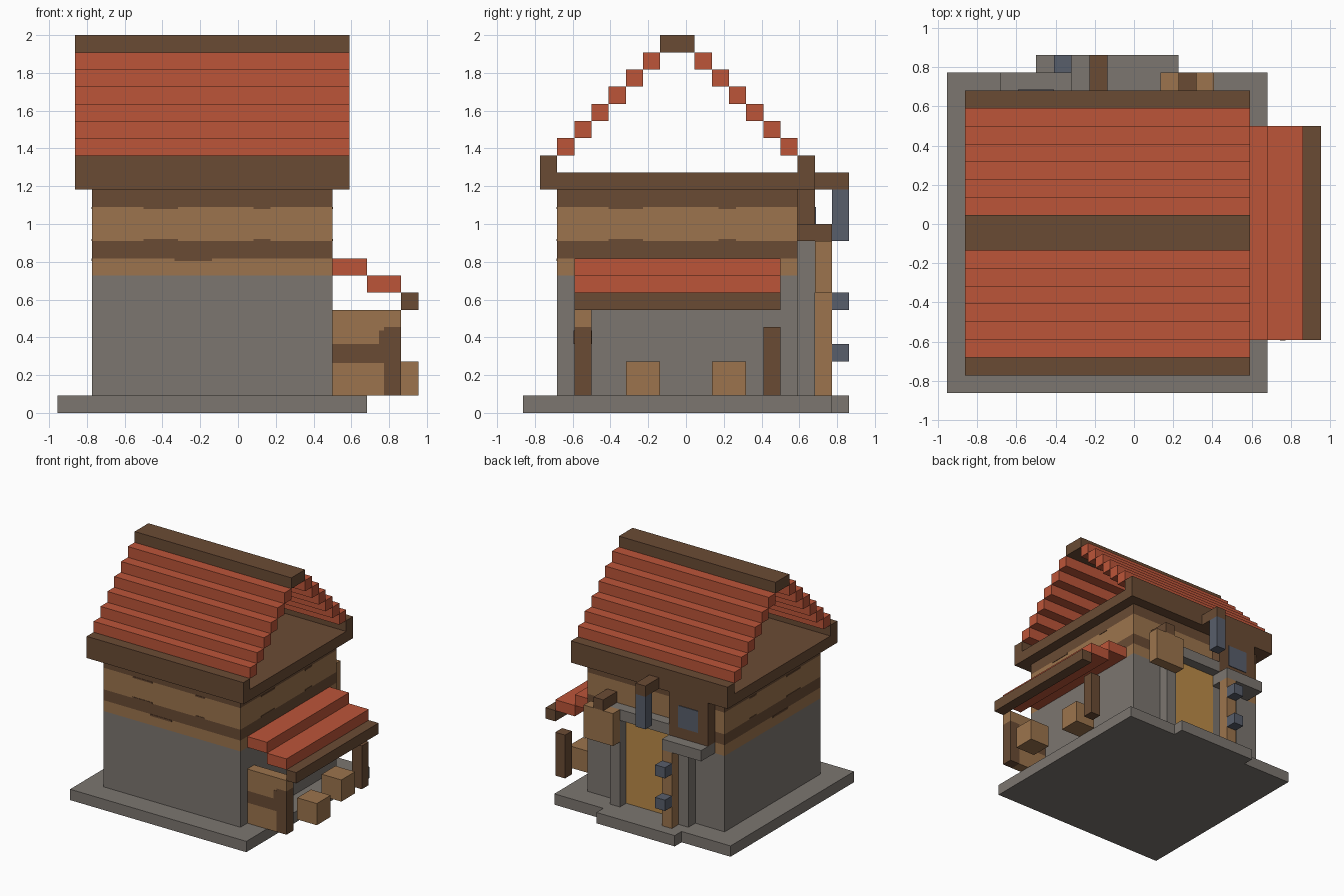
import bpy, bmesh
from mathutils import Matrix, Vector

if "Cube" in bpy.data.objects:
    bpy.data.objects.remove(bpy.data.objects["Cube"], do_unlink=True)

U = 2 / 22                          # size of one block
ORIGIN = Vector((10.5, 9.5, 0))     # block grid centre


def linear(c):
    c /= 255
    return c / 12.92 if c <= 0.04045 else ((c + 0.055) / 1.055) ** 2.4


def material(name, *rgb):
    col = [linear(c) for c in rgb] + [1]
    m = bpy.data.materials.new(name)
    m.use_nodes = True
    m.diffuse_color = col
    bsdf = m.node_tree.nodes["Principled BSDF"]
    bsdf.inputs["Base Color"].default_value = col
    bsdf.inputs["Roughness"].default_value = 0.9
    return m


STONE = material("grey stone", 124, 118, 112)
TIMBER = material("dark timber", 106, 75, 52)
PLANK = material("tan plank", 156, 116, 77)
TILE = material("red tile", 188, 85, 57)
DOOR = material("golden wood", 188, 139, 72)
IRON = material("blue grey iron", 88, 94, 107)


def block(name, x, y, z, *mats, cuts=(), rule=None):
    """Box over block ranges x, y, z; optional height cuts coloured by rule(z)."""
    bm = bmesh.new()
    lo, hi = Vector((x[0], y[0], z[0])), Vector((x[1], y[1], z[1]))
    bmesh.ops.create_cube(bm, size=1)
    bmesh.ops.transform(bm, verts=bm.verts, matrix=Matrix.Translation((lo + hi) / 2)
                        @ Matrix.Diagonal((*(hi - lo), 1)))
    for c in cuts:
        bmesh.ops.bisect_plane(bm, geom=bm.verts[:] + bm.edges[:] + bm.faces[:],
                               plane_co=(0, 0, c), plane_no=(0, 0, 1))
    if rule:
        for f in bm.faces:
            f.material_index = rule(f.calc_center_median().z)
    for v in bm.verts:
        v.co = (v.co - ORIGIN) * U
    me = bpy.data.meshes.new(name)
    bm.to_mesh(me)
    bm.free()
    for m in mats:
        me.materials.append(m)
    ob = bpy.data.objects.new(name, me)
    bpy.context.collection.objects.link(ob)
    return ob


# Stone base and doorstep
block("base_slab", (0, 18), (0, 18), (0, 1), STONE)
block("doorstep", (5, 13), (18, 19), (0, 1), STONE)


# House walls: stone below, plank and timber bands above
def wall_band(z):
    if z < 8:
        return 0
    return 1 if 9 < z < 10 or z > 12 else 2


block("house_walls", (2, 16), (2, 16), (1, 13), STONE, TIMBER, PLANK,
      cuts=(8, 9, 10, 12), rule=wall_band)

# Uneven timber edges on the walls (start, width, bottom, top)
T = 0.04
for n, (s, w, b, t) in enumerate([(5, 2, 10, 10.12), (11.4, 1, 10, 10.12), (6.8, 2.2, 8.84, 9),
                                  (5, 2, 11.87, 12), (11.4, 1, 11.87, 12)]):
    block(f"front_timber_edge_{n}", (s, s + w), (2 - T, 2), (b, t), TIMBER)
    block(f"left_timber_edge_{n}", (16, 16 + T), (s, s + w), (b, t), TIMBER)
    block(f"right_timber_edge_{n}", (2 - T, 2), (s, s + w), (b, t), TIMBER)

# Attic floor, eaves, stepped tiles and ridge
RX = (1, 17)
block("attic_floor", RX, (2, 16), (13, 14), TIMBER)
block("front_eave", RX, (1, 2), (13, 15), TIMBER)
block("back_eave", RX, (16, 17), (13, 15), TIMBER)
for k in range(6):
    block(f"front_tile_row_{k}", RX, (2 + k, 3 + k), (15 + k, 16 + k), TILE)
    block(f"back_tile_row_{k}", RX, (15 - k, 16 - k), (15 + k, 16 + k), TILE)
block("roof_ridge", RX, (8, 10), (21, 22), TIMBER)

# Door with stone frame
block("door", (7, 12), (16, 16.08), (1, 9), DOOR)
block("door_pillar_left", (12, 13), (16, 17), (1, 9), STONE)
block("door_lintel", (7, 13), (16, 17), (9, 10), STONE)
block("door_pillar_right", (5, 6), (16, 17), (1, 8), STONE)
block("stone_shelf", (3, 7), (16, 18), (8, 9), STONE)

# Opened shutter post with iron handles
block("shutter_post", (6, 7), (17, 18), (1, 8), PLANK)
for n, z in enumerate((3, 6)):
    block(f"iron_handle_{n}", (6, 7), (18, 19), (z, z + 1), IRON)

# Window bay above the shelf
block("window_bay", (3, 7), (16, 17), (9, 13), TIMBER)
block("window_pane", (4, 6), (17, 17.06), (10, 12), IRON)

# Hanging lantern
block("lantern_beam", (8, 9), (17, 19), (13, 14), TIMBER)
block("lantern", (8, 9), (18, 19), (10, 13), IRON)

# Hanging sign box
block("sign_box", (12, 15), (17, 18), (7, 10), PLANK)
block("sign_bracket", (13, 14), (16, 18), (10, 11), TIMBER)

# Lean-to roof
block("lean_to_upper_tiles", (16, 18), (3, 15), (8, 9), TILE)
block("lean_to_lower_tiles", (18, 20), (3, 15), (7, 8), TILE)
block("lean_to_eave", (20, 21), (3, 15), (6, 7), TIMBER)

# Lean-to end wall with a timber rail and post
block("lean_to_wall", (16, 19), (3, 4), (1, 6), PLANK, TIMBER,
      cuts=(2.9, 4), rule=lambda z: int(2.9 < z < 4))
block("lean_to_wall_post", (19, 20), (3, 4), (1, 6), TIMBER, PLANK,
      cuts=(5,), rule=lambda z: int(z > 5))
for side, y in (("front", (3 - T, 3)), ("back", (4, 4 + T))):
    block(f"post_knot_{side}", (18.7, 19), y, (4, 4.8), TIMBER)
block("lean_to_back_post", (19, 20), (14, 15), (1, 5), TIMBER)

# Crates under the lean-to
for n, (x, y) in enumerate(((19, 6), (18, 11))):
    block(f"crate_{n}", (x, x + 2), (y, y + 2), (1, 3), PLANK)
